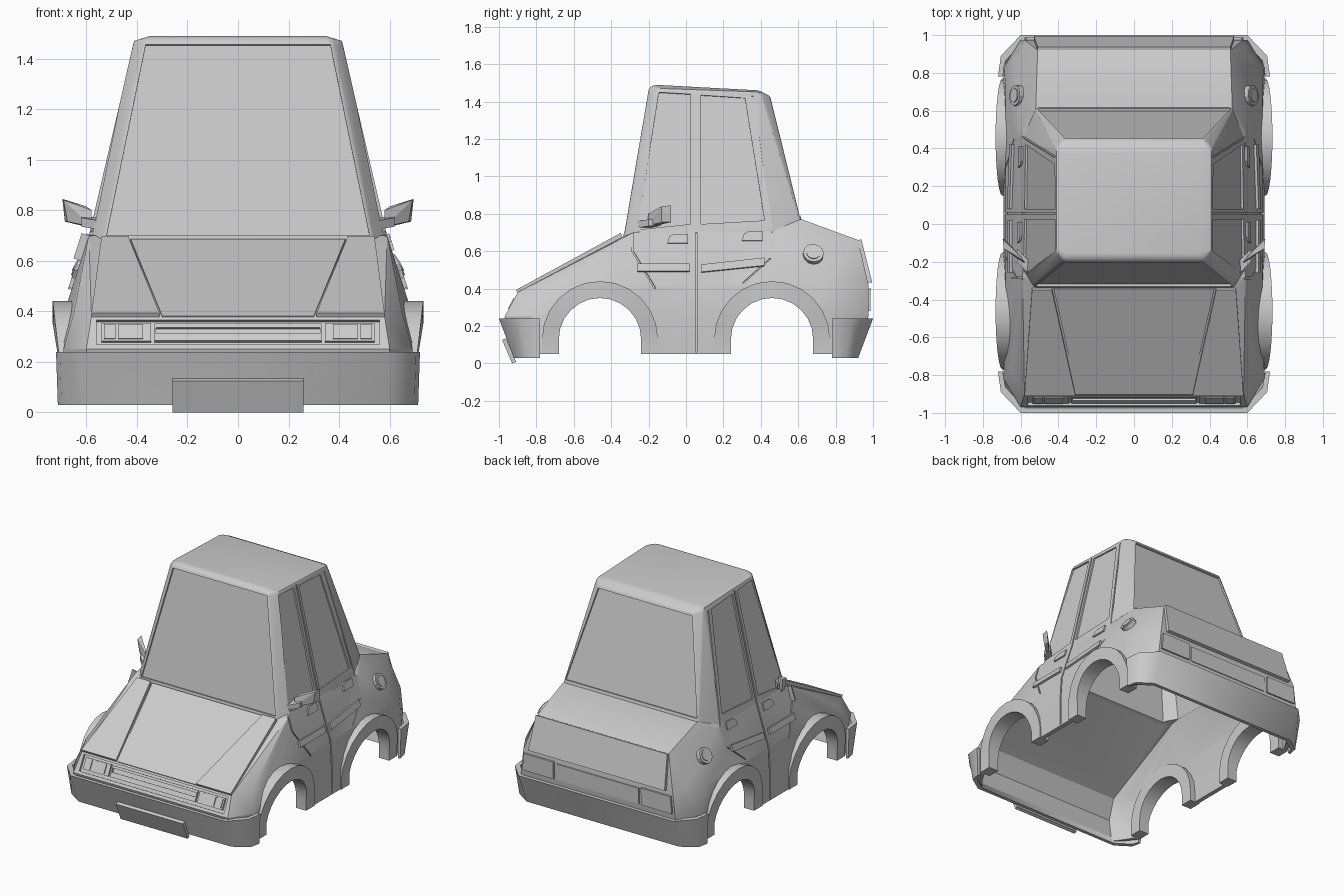
import bpy, bmesh, math
from mathutils import Vector

old = bpy.data.objects.get("Cube")
if old:
    bpy.data.objects.remove(old)

paint = bpy.data.materials.new("light_grey")
paint.use_nodes = True
GREY = (0.6, 0.6, 0.6, 1)
paint.diffuse_color = GREY
paint.node_tree.nodes["Principled BSDF"].inputs["Base Color"].default_value = GREY


def finish(name, bm):
    bmesh.ops.recalc_face_normals(bm, faces=bm.faces)
    mesh = bpy.data.meshes.new(name)
    bm.to_mesh(mesh)
    bm.free()
    mesh.materials.append(paint)
    ob = bpy.data.objects.new(name, mesh)
    bpy.context.collection.objects.link(ob)
    return ob


def hull(name, points):
    bm = bmesh.new()
    for p in points:
        bm.verts.new(p)
    bmesh.ops.convex_hull(bm, input=bm.verts)
    loose = [v for v in bm.verts if not v.link_faces]
    bmesh.ops.delete(bm, geom=loose, context='VERTS')
    bmesh.ops.dissolve_limit(bm, angle_limit=0.03, verts=bm.verts, edges=bm.edges)
    return finish(name, bm)


def sweep(name, sections):
    """Skin a row of four-point sections and cap both ends."""
    bm = bmesh.new()
    rows = [[bm.verts.new(p) for p in sec] for sec in sections]
    for a, b in zip(rows, rows[1:]):
        for i in range(4):
            j = (i + 1) % 4
            bm.faces.new((a[i], a[j], b[j], b[i]))
    bm.faces.new(rows[0])
    bm.faces.new(rows[-1])
    return finish(name, bm)


def panel(name, corners, low, high):
    """Slab over a planar outline, from low to high along its outward normal."""
    c = [Vector(p) for p in corners]
    n = (c[1] - c[0]).cross(c[2] - c[0]).normalized()
    if n.dot(sum(c, Vector()) / len(c) - Vector((0, 0.1, 0.5))) < 0:
        n = -n
    return hull(name, [p + n * d for p in c for d in (low, high)])


def apply(ob, kind, **settings):
    mod = ob.modifiers.new(kind, kind)
    for key, value in settings.items():
        setattr(mod, key, value)
    bpy.context.view_layer.objects.active = ob
    bpy.ops.object.modifier_apply(modifier=mod.name)


def combine(ob, tool, operation='DIFFERENCE'):
    apply(ob, 'BOOLEAN', operation=operation, object=tool, solver='EXACT')
    bpy.data.objects.remove(tool)


def smooth(ob, degrees):
    bpy.ops.object.select_all(action='DESELECT')
    ob.select_set(True)
    bpy.context.view_layer.objects.active = ob
    bpy.ops.object.shade_smooth_by_angle(angle=math.radians(degrees))


def both(points):
    return [(s * x, y, z) for x, y, z in points for s in (1, -1)]


def side_x(z):
    rows = [(0.0, 0.69), (0.42, 0.68), (0.70, 0.59), (1.48, 0.41)]
    for (z0, x0), (z1, x1) in zip(rows, rows[1:]):
        if z <= z1:
            return x0 + (x1 - x0) * (z - z0) / (z1 - z0)
    return x1


def on_side(s, outline):
    return [(s * side_x(z), y, z) for y, z in outline]


# Body shell: lower hull plus cabin, hollowed from below
lower = [(.69, -.78, .05), (.59, -.91, .05), (.69, .78, .05), (.60, .92, .05),
         (.69, -.82, .25), (.60, -.97, .25), (.58, -.90, .38), (.65, -.76, .39),
         (.68, -.30, .42), (.68, .74, .42), (.59, -.28, .70), (.59, .50, .70),
         (.55, -.33, .68), (.52, .62, .77), (.51, .92, .66), (.63, .88, .45),
         (.58, .975, .42), (.60, .975, .25), (.69, .83, .25)]
cabin = [(.54, -.345, .62), (.608, -.25, .62), (.608, .45, .62), (.545, .655, .62),
         (.37, -.20, 1.47), (.412, -.15, 1.47), (.412, .40, 1.45), (.37, .45, 1.43),
         (.35, -.17, 1.49), (.35, .39, 1.46)]
body = hull("body_shell", both(lower))
top = hull("cabin", both(cabin))
apply(top, 'BEVEL', width=0.02, segments=3, angle_limit=0.3)
combine(body, top, 'UNION')
combine(body, hull("hollow", both([(x * .955, y * .97, z - .025 if z > .1 else -.1)
                                   for x, y, z in lower])))
combine(body, hull("cabin_hollow", both([(x * .95, .1 + (y - .1) * .9, z - .025)
                                         for x, y, z in cabin])))

# Wheel openings
ARCH_Z = 0.13
for cy in (-.46, .46):
    ring = [(cy + .265 * math.cos(math.pi * i / 14), ARCH_Z + .265 * math.sin(math.pi * i / 14))
            for i in range(15)]
    ring += [(cy - .265, -.2), (cy + .265, -.2)]
    combine(body, hull("wheel_cutter", [(x, y, z) for y, z in ring for x in (-1, 1)]))

# Recessed windscreen and rear window
for y0, z0, w0, y1, z1, w1 in ((-.332, .70, .52, -.202, 1.455, .365),
                               (.612, .79, .51, .455, 1.41, .365)):
    combine(body, panel("glass_cutter", [(-w0, y0, z0), (w0, y0, z0), (w1, y1, z1), (-w1, y1, z1)],
                        -.014, .08))

# Recessed side windows, door seams
windows = [[(-.26, .715), (.025, .745), (.025, 1.44), (-.145, 1.45)],
           [(.08, .745), (.42, .765), (.315, 1.42), (.08, 1.435)]]
seams = [[(.05, .06), (.05, .42), (.05, .70), (.05, 1.45)],
         [(-.17, .40), (-.29, .60), (-.29, .70), (-.175, 1.45)],
         [(.30, .43), (.445, .56), (.455, .70), (.35, 1.43)]]
for s in (1, -1):
    for outline in windows:
        combine(body, panel("window_cutter", on_side(s, outline), -.012, .05))
    for line in seams:
        for (ya, za), (yb, zb) in zip(line, line[1:]):
            combine(body, panel("seam_cutter", on_side(s, [(ya, za), (ya + .01, za), (yb + .01, zb), (yb, zb)]),
                                -.008, .03))


# Grille recess with a slotted panel
def nose_panel(name, x0, x1, z0, z1, low, high):
    corners = [(x, -.97 + (z - .25) * .54, z) for x, z in ((x0, z0), (x1, z0), (x1, z1), (x0, z1))]
    return panel(name, corners, low, high)


combine(body, nose_panel("grille_cutter", -.56, .56, .268, .365, -.016, .05))
grille = nose_panel("grille_panel", -.33, .33, .285, .352, -.018, -.002)
combine(grille, nose_panel("slot_cutter", -.325, .325, .314, .337, -.014, .05))


# Bonnet: centre panel and raised sides
def bonnet(x, t):
    return (x, -.90 + .56 * t, .375 + .305 * t)


panel("bonnet_centre", [bonnet(-.30, 0), bonnet(.30, 0), bonnet(.425, 1), bonnet(-.425, 1)], -.01, .008)

# Boot lid and the lower rear panel
panel("boot_lid", [(-.51, .922, .66), (.51, .922, .66), (.53, .98, .43), (-.53, .98, .43)], -.01, .016)
panel("rear_panel", [(-.32, .976, .39), (.32, .976, .39), (.32, .975, .28), (-.32, .975, .28)], -.01, .006)

# Number plate
panel("number_plate", [(-.26, -.972, .13), (.26, -.972, .13), (.26, -.918, .005), (-.26, -.918, .005)], -.01, .012)

# Bumpers
for name, d in (("front_bumper", -1), ("rear_bumper", 1)):
    half = [(.72, .78), (.705, .89), (.60, 1.0)]
    path = half + [(-x, y) for x, y in reversed(half)]
    sections = []
    for x, y in path:
        yb = .78 + (y - .78) * .64
        xi = x - math.copysign(.025, x)
        drop = .025 if y > .8 else 0
        sections.append([(x, d * y, .24), (x * .99, d * yb, .03),
                         (xi, d * (yb - drop), .03), (xi, d * (y - drop), .24)])
    smooth(sweep(name, sections), 50)

for s, tag in ((1, "left"), (-1, "right")):
    # Bonnet side slab
    panel(tag + "_bonnet_side", [bonnet(s * .31, 0), bonnet(s * .58, 0), bonnet(s * .54, 1), bonnet(s * .435, 1)],
          -.02, .02)
    # Headlight with two lenses
    nose_panel(tag + "_headlight", s * .345, s * .54, .284, .354, -.018, -.002)
    nose_panel(tag + "_headlight_lens", s * .375, s * .475, .291, .347, -.01, .005)
    nose_panel(tag + "_indicator", s * .485, s * .53, .291, .347, -.01, .005)
    # Tail light
    panel(tag + "_tail_light", [(s * .34, .97, .40), (s * .57, .97, .40), (s * .58, .968, .28), (s * .34, .968, .28)],
          -.02, .018)
    # Wheel arch bands
    for cy, end in ((-.46, "front"), (.46, "rear")):
        angles = [math.pi * i / 12 for i in range(13)]
        spine = [(1, 0, .05)] + [(math.cos(a), math.sin(a), ARCH_Z) for a in angles] + [(-1, 0, .05)]
        sections = []
        for c, h, base in spine:
            out = .697 + .036 * h
            sections.append([(s * x, cy + r * c, base + r * h)
                             for x, r in ((.62, .22), (out, .22), (out, .31), (.62, .31))])
        smooth(sweep(f"{tag}_{end}_wheel_arch", sections), 25)
    # Door trim strips and handles
    strips = {"front": [(-.26, .49), (.02, .49), (.02, .53), (-.26, .53)],
              "rear": [(.08, .485), (.42, .52), (.42, .562), (.08, .525)]}
    for end, outline in strips.items():
        panel(f"{tag}_{end}_door_strip", on_side(s, outline), -.01, .014)
    for y, z, end in ((-.045, .64, "front"), (.355, .655, "rear")):
        grip = [(-.055, 0), (.055, 0), (.055, .05), (-.02, .05), (-.045, .035)]
        panel(f"{tag}_{end}_door_handle", on_side(s, [(y + a, z + b) for a, b in grip]), -.01, .01)
    # Door mirror: swept-back housing on a short arm
    hull(tag + "_mirror", [(s * x, y, z) for x, y, z in (
        (.60, -.17, .735), (.685, -.08, .755), (.695, -.08, .845), (.60, -.17, .815),
        (.58, -.21, .735), (.675, -.13, .755), (.69, -.13, .84), (.58, -.20, .80))])
    hull(tag + "_mirror_arm", [(s * x, y, z) for x, y, z in (
        (.56, -.26, .725), (.56, -.19, .725), (.56, -.26, .76), (.56, -.19, .77),
        (.62, -.20, .735), (.62, -.13, .74), (.62, -.20, .77), (.62, -.13, .78))])
    # Filler cap: raised ring with an inner disc
    turn = Vector((s * .85, .08, .5)).to_track_quat('Z', 'Y')
    for part, r, depth in (("ring", .055, .012), ("cap", .038, .018)):
        centre = Vector((s * .622, .68, .585))
        hull(f"{tag}_filler_{part}", [centre + turn @ Vector((r * math.cos(i * math.pi / 6), r * math.sin(i * math.pi / 6), h))
                                      for i in range(12) for h in (-.03, depth)])

# Smooth the rounded body edges, keep creases sharp
smooth(body, 25)
